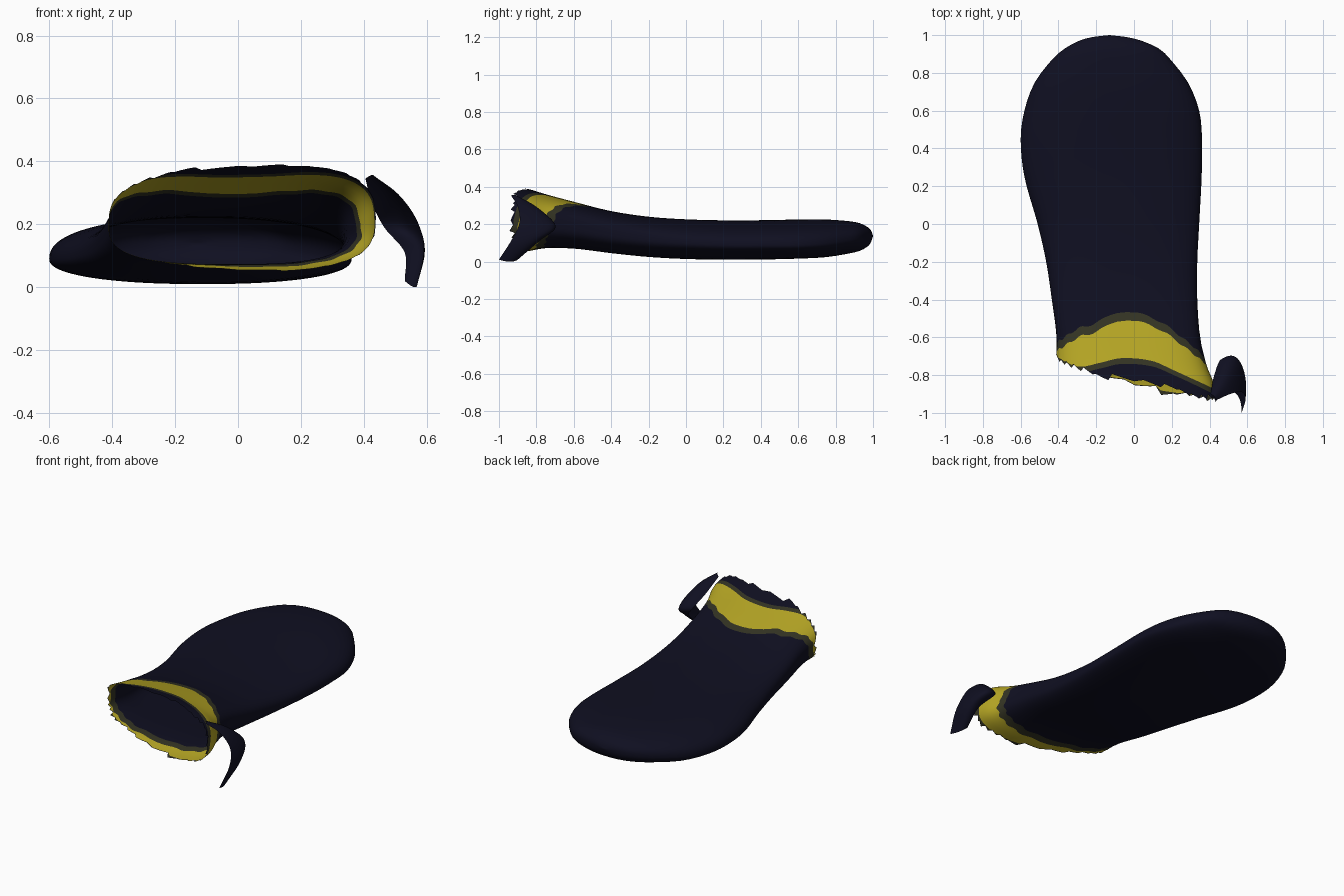
import bpy, math, random

if "Cube" in bpy.data.objects:
    bpy.data.objects.remove(bpy.data.objects["Cube"])

random.seed(4)

def material(name, rgb):
    m = bpy.data.materials.new(name)
    m.diffuse_color = (*rgb, 1)
    m.use_nodes = True
    m.node_tree.nodes["Principled BSDF"].inputs["Base Color"].default_value = m.diffuse_color
    return m

NAVY = material("navy", (0.0048, 0.0048, 0.0150))
OLIVE = material("dark olive", (0.034, 0.034, 0.017))
YELLOW = material("mustard yellow", (0.47, 0.385, 0.018))

def interp(table, x, col=1):
    """Smooth (cubic) lookup in a table sorted by its first column."""
    if x <= table[0][0]:
        return table[0][col]
    if x >= table[-1][0]:
        return table[-1][col]
    i = max(k for k in range(len(table) - 1) if table[k][0] <= x)

    def slope(k):
        a, b = table[max(k - 1, 0)], table[min(k + 1, len(table) - 1)]
        return (b[col] - a[col]) / (b[0] - a[0])
    p, q = table[i], table[i + 1]
    h = q[0] - p[0]
    t = (x - p[0]) / h
    return ((2*t**3 - 3*t*t + 1) * p[col] + (t**3 - 2*t*t + t) * h * slope(i)
            + (3*t*t - 2*t**3) * q[col] + (t**3 - t*t) * h * slope(i + 1))

def make(name, verts, faces, mats, index):
    me = bpy.data.meshes.new(name)
    me.from_pydata(verts, [], faces)
    for m in mats:
        me.materials.append(m)
    for p, i in zip(me.polygons, index):
        p.material_index = i
        p.use_smooth = True
    ob = bpy.data.objects.new(name, me)
    bpy.context.collection.objects.link(ob)
    return ob

# Body sections: y, left x, right x, bottom z, top z, height of widest point
SEC = [
    (-0.95, -0.43, 0.44, 0.045, 0.405, 0.22),
    (-0.85, -0.42, 0.425, 0.055, 0.39, 0.21),
    (-0.75, -0.415, 0.385, 0.072, 0.36, 0.20),
    (-0.60, -0.41, 0.35, 0.070, 0.32, 0.19),
    (-0.40, -0.435, 0.335, 0.045, 0.27, 0.15),
    (-0.20, -0.465, 0.335, 0.025, 0.24, 0.12),
    (0.00, -0.51, 0.345, 0.014, 0.226, 0.10),
    (0.25, -0.58, 0.358, 0.010, 0.220, 0.09),
    (0.45, -0.60, 0.36, 0.012, 0.222, 0.09),
    (0.60, -0.58, 0.345, 0.016, 0.225, 0.09),
    (0.75, -0.525, 0.285, 0.024, 0.225, 0.10),
    (0.88, -0.425, 0.185, 0.045, 0.215, 0.12),
    (0.93, -0.365, 0.13, 0.058, 0.205, 0.13),
    (0.97, -0.29, 0.04, 0.08, 0.185, 0.135),
    (0.99, -0.22, -0.04, 0.105, 0.165, 0.138),
    (1.00, -0.13, -0.13, 0.138, 0.138, 0.138),
]
# Cuff lines by x: x, band start, yellow end, rim end
TOP = [(-0.42, -0.62, -0.70, -0.70), (-0.30, -0.55, -0.755, -0.755),
       (-0.18, -0.52, -0.735, -0.80), (-0.06, -0.465, -0.71, -0.82),
       (0.10, -0.485, -0.725, -0.86), (0.20, -0.53, -0.77, -0.88),
       (0.30, -0.60, -0.82, -0.90), (0.39, -0.67, -0.86, -0.91)]
BOTTOM = [(-0.42, -0.64, -0.70, -0.70), (-0.25, -0.70, -0.76, -0.76),
          (-0.10, -0.73, -0.83, -0.83), (0.10, -0.76, -0.88, -0.88),
          (0.39, -0.77, -0.93, -0.93)]

N = 128
BODY_Y = [1.0, 0.998, 0.995, 0.99, 0.98, 0.97, 0.95, 0.93, 0.905, 0.88, 0.845, 0.80]
BODY_Y += [0.75 - 0.05 * i for i in range(24)]
# Cuff strips: row count and material index for each colour zone
STRIPS = [(4, 0), (2, 1), (5, 2), (1, 1), (3, 0)]

def section_point(y, a):
    xl, xr, zb, zt, zm = (interp(SEC, y, k) for k in range(1, 6))
    c, s = math.cos(a), math.sin(a)
    n = 2 / (2.9 if y < -0.5 else 2.3 + 0.6 * max(0, -y / 0.5))
    x = (xl + xr) / 2 + (xr - xl) / 2 * math.copysign(abs(c) ** n, c)
    h = (zt - zm) if s > 0 else (zm - zb)
    return (x, y, zm + h * math.copysign(abs(s) ** n, s))

def cuff_lines(j):
    a = 2 * math.pi * j / N
    c, s = math.cos(a), math.sin(a)
    x = -0.015 + 0.40 * math.copysign(abs(c) ** 0.7, c)
    w = 0.5 + 0.5 * math.copysign(abs(s) ** 0.6, s)
    start, yellow, end = (interp(BOTTOM, x, k) * (1 - w) + interp(TOP, x, k) * w
                          for k in (1, 2, 3))
    end += JAG[j // 4] + 0.006 * (j % 4)          # ragged torn rim
    start += 0.006 * math.sin(j * 0.9)
    y1 = start - 0.045
    y2 = min(y1 - 0.002, max(yellow, end + 0.004))
    y3 = min(y2 - 0.002, max(y2 - 0.03, end + 0.002))
    return [start, y1, y2, y3, min(end, y3 - 0.002)]

JAG = [random.uniform(-0.025, 0.005) for _ in range(N // 4 + 1)]
columns = []
for j in range(N):
    ys, prev = list(BODY_Y), BODY_Y[-1]
    for (rows, _), nxt in zip(STRIPS, cuff_lines(j)):
        ys += [prev + (nxt - prev) * (r + 1) / rows for r in range(rows)]
        prev = nxt
    columns.append(ys)
row_mat = [0] * (len(BODY_Y) - 1) + [m for rows, m in STRIPS for _ in range(rows)]

# Mitt body with open cuff (single-surface shell)
verts, faces, index = [(-0.13, 1.0, 0.138)], [], []
R = len(columns[0])
for i in range(1, R):
    for j in range(N):
        verts.append(section_point(columns[j][i], 2 * math.pi * j / N))
for j in range(N):
    k = (j + 1) % N
    faces.append((0, 1 + j, 1 + k))
    index.append(0)
    for i in range(R - 2):
        a, b = 1 + i * N, 1 + (i + 1) * N
        faces.append((a + j, b + j, b + k, a + k))
        index.append(row_mat[i + 1])
make("mitt_body", verts, faces, [NAVY, OLIVE, YELLOW], index)

# Curved side flap: back edge, ridge and front edge, each listed top to bottom
BACK = [(0, 0.405, -0.90, 0.345), (1, 0.425, -0.80, 0.27), (2, 0.465, -0.715, 0.19),
        (3, 0.53, -0.79, 0.11), (4, 0.53, -0.89, 0.02)]
RIDGE = [(0, 0.425, -0.915, 0.357), (1, 0.49, -0.80, 0.29), (2, 0.55, -0.72, 0.19),
         (3, 0.585, -0.81, 0.11), (4, 0.56, -0.93, 0.0)]
FRONT = [(0, 0.43, -0.935, 0.352), (1, 0.51, -0.90, 0.295), (2, 0.57, -0.89, 0.21),
         (3, 0.59, -0.93, 0.12), (4, 0.57, -1.0, 0.01)]
U, V = 12, 28
verts, faces = [], []
for v in range(V + 1):
    t = 4 * v / V
    p, q, r = ([interp(T, t, k) for k in (1, 2, 3)] for T in (BACK, RIDGE, FRONT))
    for u in range(U + 1):
        s = u / U
        w = ((1 - s) * (1 - 2 * s), 4 * s * (1 - s), s * (2 * s - 1))
        co = [w[0] * p[k] + w[1] * q[k] + w[2] * r[k] for k in range(3)]
        co[2] = max(co[2], 0)
        verts.append(co)
for v in range(V):
    for u in range(U):
        a = v * (U + 1) + u
        faces.append((a, a + 1, a + U + 2, a + U + 1))
make("side_flap", verts, faces, [NAVY], [0] * len(faces))
